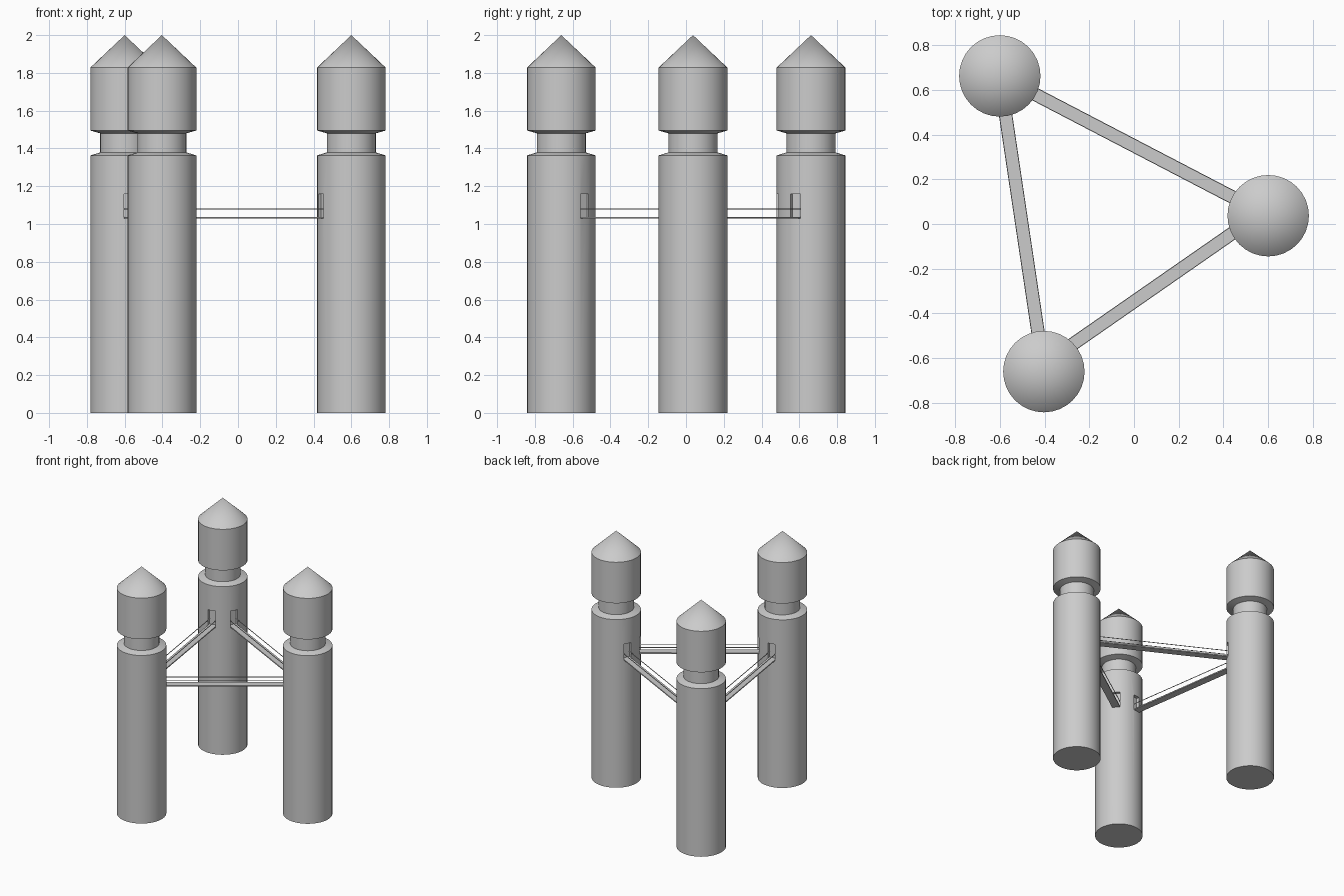
import bpy, bmesh, math
from mathutils import Vector, Matrix

if "Cube" in bpy.data.objects:
    bpy.data.objects.remove(bpy.data.objects["Cube"])

SIDES = 32
PROFILE = [(0.182, 0), (0.182, 1.363), (0.13, 1.379), (0.13, 1.48), (0.182, 1.495), (0.182, 1.828)]
CENTRES = {"back_left": (-0.6, 0.662), "right": (0.6, 0.037), "front_left": (-0.403, -0.66)}
# start, end, sideways offset of the walkway
BRIDGES = [("back_left", "right", 0.0), ("front_left", "right", 0.027), ("back_left", "front_left", 0.0)]


def add_object(name, bm):
    bmesh.ops.recalc_face_normals(bm, faces=bm.faces)
    mesh = bpy.data.meshes.new(name)
    bm.to_mesh(mesh)
    bm.free()
    obj = bpy.data.objects.new(name, mesh)
    bpy.context.collection.objects.link(obj)
    return obj


def tower(name, centre):
    # turned profile with a pointed cap
    bm = bmesh.new()
    rings = []
    for r, z in PROFILE:
        rings.append([bm.verts.new((centre[0] + r * math.cos(2 * math.pi * i / SIDES),
                                    centre[1] + r * math.sin(2 * math.pi * i / SIDES), z))
                      for i in range(SIDES)])
    tip = bm.verts.new((*centre, 2.0))
    for i in range(SIDES):
        j = (i + 1) % SIDES
        for a, b in zip(rings, rings[1:]):
            bm.faces.new((a[i], a[j], b[j], b[i]))
        bm.faces.new((rings[-1][i], rings[-1][j], tip))
    bm.faces.new(rings[0])
    return add_object(name, bm)


def beam(name, frame, x, y, z):
    # box given by ranges along, across and up in a bridge frame
    bm = bmesh.new()
    ranges = (x, y, z)
    size = [r[1] - r[0] for r in ranges]
    mid = [(r[0] + r[1]) / 2 for r in ranges]
    bmesh.ops.create_cube(bm, size=1, matrix=frame @ Matrix.Translation(mid) @ Matrix.Diagonal((*size, 1)))
    return add_object(name, bm)


towers = {n: tower("tower_" + n, c) for n, c in CENTRES.items()}
cutters = []

for start, end, off in BRIDGES:
    a, b = Vector(CENTRES[start]), Vector(CENTRES[end])
    d = b - a
    length = d.length
    frame = Matrix.Translation((a.x, a.y, 0)) @ Matrix.Rotation(math.atan2(d.y, d.x), 4, 'Z')
    tag = start + "_to_" + end
    span = (0.155, length - 0.155)
    # walkway deck and thin handrails
    beam("deck_" + tag, frame, span, (off - 0.03, off + 0.03), (1.028, 1.037))
    for s, side in ((-1, "a"), (1, "b")):
        y = off + s * 0.028
        beam("rail_" + side + "_" + tag, frame, span, (y - 0.002, y + 0.002), (1.077, 1.081))
    # doorway recesses at both ends
    for key, x in ((start, (0.155, 0.25)), (end, (length - 0.25, length - 0.155))):
        cut = beam("doorway_cutter", frame, x, (off - 0.03, off + 0.03), (1.028, 1.16))
        mod = towers[key].modifiers.new("doorway", 'BOOLEAN')
        mod.operation, mod.solver, mod.object = 'DIFFERENCE', 'EXACT', cut
        cut.hide_render = True
        cutters.append(cut)

# cut the doorways, then shade the towers
for obj in towers.values():
    bpy.ops.object.select_all(action='DESELECT')
    bpy.context.view_layer.objects.active = obj
    obj.select_set(True)
    for mod in list(obj.modifiers):
        bpy.ops.object.modifier_apply(modifier=mod.name)
    bpy.ops.object.shade_smooth_by_angle(angle=math.radians(30))

for cut in cutters:
    bpy.data.objects.remove(cut)
